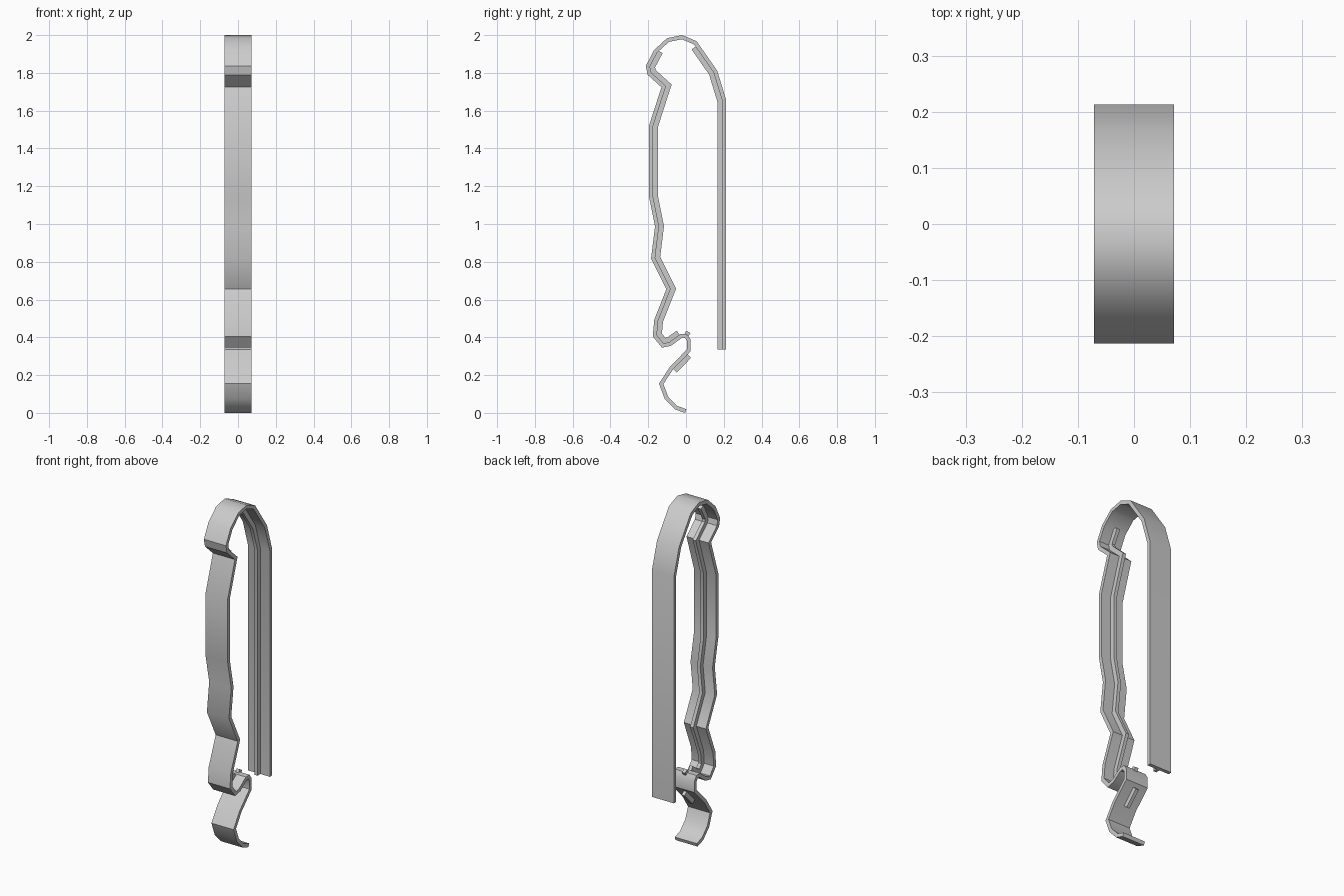
import bpy, bmesh
from mathutils import Vector

if "Cube" in bpy.data.objects:
    bpy.data.objects.remove(bpy.data.objects["Cube"])

# Outer face of the bent strip as (y, z): leg bottom, arch, wavy front, hook, curl
PATH = [(0.213, 0.335), (0.213, 1.655), (0.165, 1.812), (0.056, 1.968), (-0.02, 2.0),
        (-0.10, 1.984), (-0.17, 1.92), (-0.213, 1.836), (-0.203, 1.79), (-0.130, 1.724),
        (-0.196, 1.52), (-0.196, 1.146), (-0.164, 0.987), (-0.185, 0.818), (-0.104, 0.655),
        (-0.168, 0.493), (-0.176, 0.405), (-0.127, 0.345), (-0.08, 0.355), (-0.022, 0.397),
        (-0.006, 0.397), (0.004, 0.382), (0.004, 0.335), (-0.085, 0.244), (-0.143, 0.155),
        (-0.113, 0.075), (-0.058, 0.018), (-0.005, 0.0)]
THICK, RIB = 0.021, 0.047


def offset(pts, d):
    """Shift a polyline to the left of its travel with mitred corners."""
    pts = [Vector(p) for p in pts]
    normals = []
    for a, b in zip(pts, pts[1:]):
        t = (b - a).normalized()
        normals.append(Vector((-t.y, t.x)))
    out = []
    for i, p in enumerate(pts):
        n0, n1 = normals[max(i - 1, 0)], normals[min(i, len(normals) - 1)]
        out.append(p + (n0 + n1) * (d / (1 + n0.dot(n1))))
    return out


def band(name, pts, near, far, width):
    """Solid band following a path between two offsets."""
    bm = bmesh.new()
    rings = []
    for a, b in zip(offset(pts, near), offset(pts, far)):
        rings.append([bm.verts.new((x, p.x, p.y)) for x, p in
                      ((-width / 2, a), (width / 2, a), (width / 2, b), (-width / 2, b))])
    for r, s in zip(rings, rings[1:]):
        for i in range(4):
            j = (i + 1) % 4
            bm.faces.new((r[i], r[j], s[j], s[i]))
    bm.faces.new(rings[0])
    bm.faces.new(rings[-1][::-1])
    bmesh.ops.recalc_face_normals(bm, faces=bm.faces)
    mesh = bpy.data.meshes.new(name)
    bm.to_mesh(mesh)
    bm.free()
    ob = bpy.data.objects.new(name, mesh)
    bpy.context.collection.objects.link(ob)
    bpy.ops.object.select_all(action='DESELECT')
    ob.select_set(True)
    bpy.context.view_layer.objects.active = ob
    bpy.ops.object.shade_smooth_by_angle(angle=0.6)
    return ob


# Main bent strip
band("clip_strip", PATH, 0, THICK, 0.142)

# Narrow stiffening ribs along the inner face
ribs = {
    "leg_rib": PATH[:3] + [(0.068, 1.951)],
    "front_rib": [(-0.165, 1.927)] + PATH[7:20],
    "hook_nub": [(-0.022, 0.395), (0.0, 0.382)],
    "hook_rib": [(-0.007, 0.324), (-0.082, 0.247)],
}
for name, pts in ribs.items():
    band(name, pts, THICK * 0.8, RIB, 0.02)
